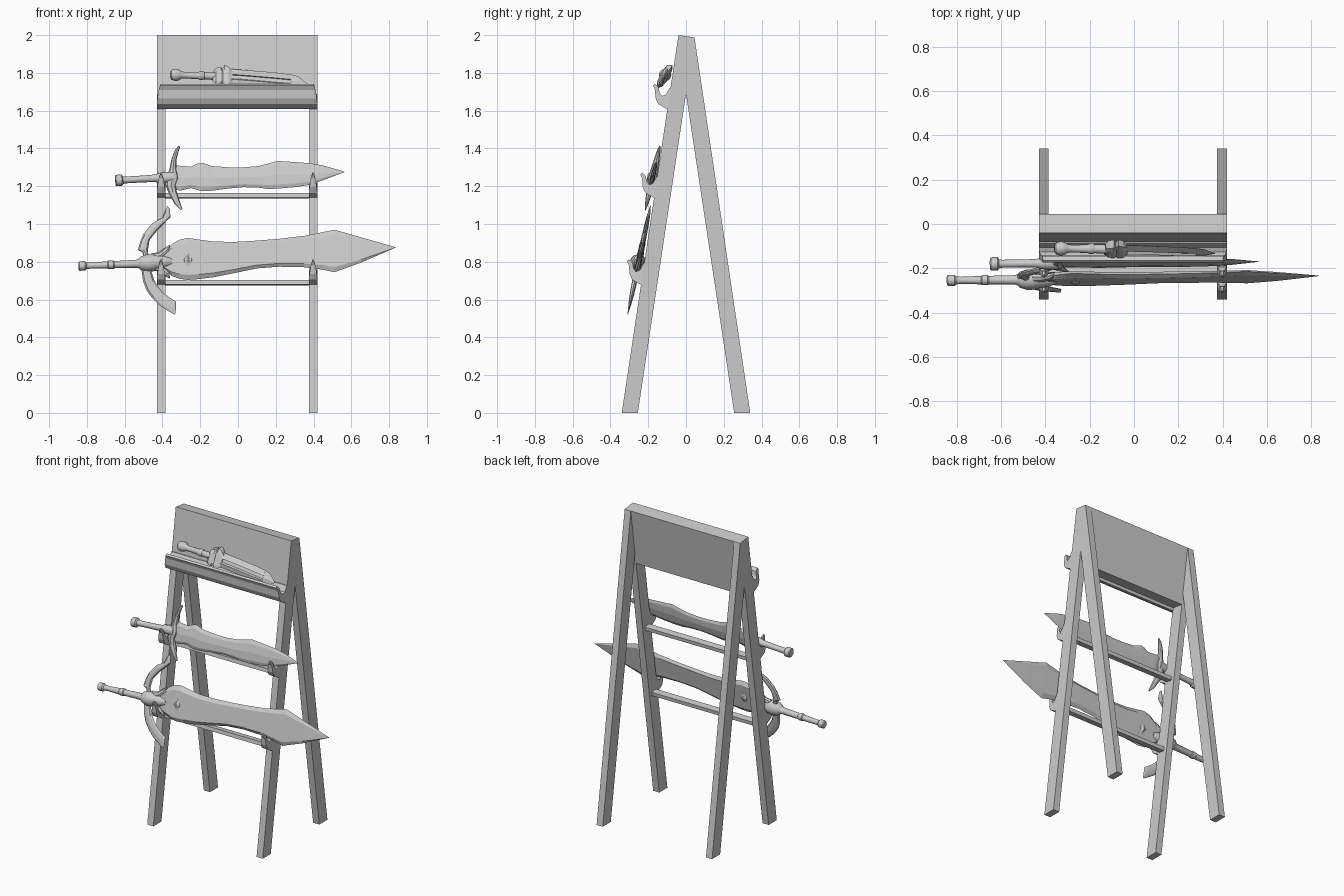
import bpy, bmesh, math
from mathutils import Vector


def make(name, rings, closed_caps=True, smooth=False):
    """Skin a list of closed rings of points into one object."""
    bm = bmesh.new()
    vs = [[bm.verts.new(p) for p in r] for r in rings]
    n = len(vs[0])
    for a, b in zip(vs, vs[1:]):
        for i in range(n):
            j = (i + 1) % n
            bm.faces.new((a[i], a[j], b[j], b[i]))
    if closed_caps:
        bm.faces.new(vs[0])
        bm.faces.new(vs[-1][::-1])
    bmesh.ops.recalc_face_normals(bm, faces=bm.faces)
    me = bpy.data.meshes.new(name)
    bm.to_mesh(me)
    bm.free()
    ob = bpy.data.objects.new(name, me)
    bpy.context.collection.objects.link(ob)
    if smooth:
        bpy.ops.object.select_all(action='DESELECT')
        ob.select_set(True)
        bpy.context.view_layer.objects.active = ob
        bpy.ops.object.shade_smooth_by_angle(angle=math.radians(35))
    return ob


def prism(name, profile, x0, x1):
    return make(name, [[(x, y, z) for y, z in profile] for x in (x0, x1)])


# Blade cross-sections: (position across the blade, share of half thickness)
FLAT = [(0, 0), (.12, 1), (.88, 1), (1, 0)]
RIDGE = [(0, 0), (.15, .7), (.5, 1), (.85, .7), (1, 0)]
GROOVE = [(0, 0), (.34, 1), (.39, .2), (.61, .2), (.66, 1), (1, 0)]
BLOCK = [(0, .7), (.2, 1), (.8, 1), (1, .7)]


def plate(name, lean, section, stations):
    """Loft between edge pairs (x, z, x, z, half thickness) on a leaning plane."""
    y0, z0, k = lean
    rings = []
    for ax, az, bx, bz, t in stations:
        ring = []
        for side, sec in ((-1, section), (1, section[::-1])):
            for u, d in sec:
                if side == 1 and d == 0:
                    continue
                x, z = ax + (bx - ax) * u, az + (bz - az) * u
                ring.append((x, y0 + k * (z - z0) + side * d * t, z))
        rings.append(ring)
    return make(name, rings)


def blade(name, lean, section, stations):
    return plate(name, lean, section, [(x, a, x, b, t) for x, a, b, t in stations])


def turned(name, lean, start, end, profile, n=12):
    """Turned part along an axis in the sword plane; profile is (x, radius)."""
    y0, z0, k = lean
    p, q = (Vector((x, y0 + k * (z - z0), z)) for x, z in (start, end))
    d = (q - p).normalized()
    u = d.cross(Vector((0, 1, 0))).normalized()
    v = d.cross(u)
    rings = []
    for x, r in profile:
        c = p + d * ((x - p.x) / d.x)
        rings.append([c + (u * math.cos(a) + v * math.sin(a)) * r
                      for a in (2 * math.pi * i / n for i in range(n))])
    return make(name, rings, smooth=True)


# A-frame legs
LEGS = {"left": (-.43, -.385), "right": (.375, .42)}
for side, (a, b) in LEGS.items():
    prism("front_leg_" + side, [(-.34, 0), (-.255, 0), (.045, 1.988), (-.04, 2)], a, b)
    prism("back_leg_" + side, [(.255, 0), (.34, 0), (.045, 1.988), (0, 1.69)], a, b)

# Top board
prism("top_board", [(-.0955, 1.63), (-.0105, 1.618), (.045, 1.988), (-.04, 2)], -.385, .375)

# Hooks and ledge share one profile: (y, z, inset at the ends)
HOOK = [(-.172, 1.14, 0), (-.215, 1.165, 0), (-.229, 1.195, .003), (-.232, 1.24, .01),
        (-.242, 1.262, .018), (-.232, 1.272, .019), (-.213, 1.255, .016), (-.208, 1.225, .009),
        (-.195, 1.208, .003), (-.175, 1.215, 0), (-.155, 1.25, 0), (-.145, 1.25, 0), (-.16, 1.14, 0)]


def hook(name, x0, x1, dy, dz):
    make(name, [[(x + s * i, y + dy, z + dz) for y, z, i in HOOK]
                for x, s in ((x0, 1), (x1, -1))])


hook("top_ledge", -.43, .42, .068, .47)
for level, dy, dz in (("middle", 0, 0), ("lower", -.07, -.46)):
    for side, (a, b) in LEGS.items():
        hook(f"{level}_hook_{side}", a, b, dy, dz)
    # Cross bar between the front legs
    y, z = -.13 + dy, 1.152 + dz
    prism(level + "_cross_bar", [(y - .022, z - .012), (y + .022, z - .018),
                                 (y + .025, z + .006), (y - .018, z + .012)], -.39, .38)

# Dagger
D = (-.115, 1.78, .48)
turned("dagger_handle", D, (-.36, 1.79), (0, 1.78),
       [(-.36, .014), (-.352, .026), (-.33, .033), (-.31, .027), (-.298, .019),
        (-.28, .017), (-.21, .019), (-.2, .024), (-.185, .024), (-.178, .019), (-.1, .022)])
plate("dagger_guard", D, BLOCK, [
    (-.128, 1.815, -.135, 1.755, .014), (-.115, 1.826, -.118, 1.742, .026),
    (-.09, 1.832, -.09, 1.738, .026), (-.08, 1.815, -.078, 1.75, .018)])
plate("dagger_collar", D, BLOCK, [
    (-.088, 1.81, -.088, 1.75, .014), (-.07, 1.843, -.075, 1.725, .02),
    (-.05, 1.833, -.05, 1.73, .02), (-.03, 1.81, -.03, 1.745, .01)])
blade("dagger_blade", D, GROOVE, [
    (-.06, 1.822, 1.738, .014), (.0, 1.818, 1.736, .015), (.1, 1.81, 1.728, .014),
    (.2, 1.802, 1.718, .013), (.28, 1.792, 1.715, .011)])
blade("dagger_tip", D, [(0, 0), (.5, 1), (1, 0)], [
    (.28, 1.792, 1.715, .011), (.317, 1.782, 1.722, .008), (.367, 1.743, 1.741, .001)])

# Middle sword
M = (-.178, 1.24, .225)
turned("middle_handle", M, (-.65, 1.23), (-.3, 1.25),
       [(-.65, .024), (-.645, .03), (-.615, .03), (-.608, .02), (-.595, .018), (-.5, .018),
        (-.44, .02), (-.42, .026), (-.38, .03), (-.34, .03)])
plate("middle_guard", M, RIDGE, [
    (-.314, 1.416, -.306, 1.408, .003), (-.335, 1.39, -.316, 1.38, .01),
    (-.352, 1.345, -.326, 1.34, .015), (-.363, 1.29, -.325, 1.29, .02),
    (-.385, 1.24, -.31, 1.245, .027), (-.382, 1.2, -.325, 1.21, .022),
    (-.365, 1.158, -.325, 1.175, .016), (-.335, 1.105, -.31, 1.125, .01),
    (-.302, 1.072, -.294, 1.08, .003)])
blade("middle_blade", M, RIDGE, [
    (-.345, 1.31, 1.18, .012), (-.3, 1.308, 1.178, .014), (-.25, 1.303, 1.19, .014),
    (-.215, 1.32, 1.18, .014), (-.19, 1.324, 1.174, .014), (-.14, 1.307, 1.176, .014),
    (-.05, 1.3, 1.188, .014), (.03, 1.3, 1.195, .013), (.11, 1.307, 1.192, .013),
    (.16, 1.32, 1.186, .013), (.21, 1.334, 1.187, .013), (.3, 1.328, 1.195, .012),
    (.38, 1.322, 1.207, .011), (.45, 1.31, 1.232, .009), (.565, 1.277, 1.275, .001)])

# Large sword
L = (-.25, .8, .21)
turned("large_handle", L, (-.845, .777), (-.4, .795),
       [(-.845, .018), (-.84, .025), (-.81, .025), (-.802, .018), (-.78, .016), (-.69, .019),
        (-.685, .023), (-.66, .023), (-.655, .019), (-.54, .021), (-.52, .026)])
turned("guard_hub", L, (-.53, .79), (-.36, .8),
       [(-.53, .02), (-.515, .036), (-.48, .047), (-.45, .045), (-.42, .036), (-.39, .034), (-.35, .02)])
plate("guard_wing_upper", L, RIDGE, [
    (-.50, .79, -.45, .79, .018), (-.505, .85, -.478, .85, .012), (-.53, .862, -.476, .868, .014),
    (-.518, .905, -.468, .915, .014), (-.5, .948, -.445, .945, .013), (-.455, 1.003, -.423, .971, .012),
    (-.4, 1.034, -.375, 1.02, .01), (-.385, 1.07, -.358, 1.035, .008), (-.374, 1.096, -.36, 1.08, .003)])
plate("guard_wing_lower", L, RIDGE, [
    (-.50, .8, -.45, .8, .018), (-.495, .76, -.46, .76, .012), (-.51, .748, -.455, .737, .014),
    (-.503, .7, -.44, .695, .014), (-.485, .65, -.42, .665, .013), (-.455, .608, -.397, .637, .012),
    (-.415, .568, -.36, .61, .009), (-.37, .54, -.328, .589, .006), (-.336, .52, -.33, .53, .002)])
# Prongs gripping the blade root
for name, s in (("upper", 1), ("lower", -1)):
    plate("blade_prong_" + name, L, RIDGE, [
        (-.46, .8 + s * .045, -.44, .8, .02), (-.42, .8 + s * .05, -.4, .8 + s * .02, .019),
        (-.385, .8 + s * .075, -.365, .8 + s * .05, .016), (-.362, .8 + s * .09, -.36, .8 + s * .085, .004)])
blade("large_blade", L, FLAT, [
    (-.41, .815, .782, .012), (-.385, .85, .755, .015), (-.35, .893, .725, .016),
    (-.31, .917, .71, .016), (-.265, .926, .704, .016), (-.21, .918, .708, .016),
    (-.13, .907, .718, .015), (-.02, .905, .74, .015), (.1, .912, .765, .014),
    (.22, .922, .774, .014), (.35, .937, .771, .013), (.45, .957, .758, .012),
    (.51, .97, .745, .012), (.65, .93, .795, .009), (.835, .877, .875, .001)])
# Eye-shaped gem through the blade
blade("blade_gem_setting", L, RIDGE, [
    (-.293, .815, .805, .012), (-.28, .833, .787, .022), (-.264, .858, .762, .024),
    (-.25, .833, .787, .022), (-.237, .815, .805, .012)])
turned("blade_gem", L, (-.285, .81), (-.245, .81),
       [(-.285, .004), (-.278, .02), (-.265, .028), (-.252, .02), (-.245, .004)])
